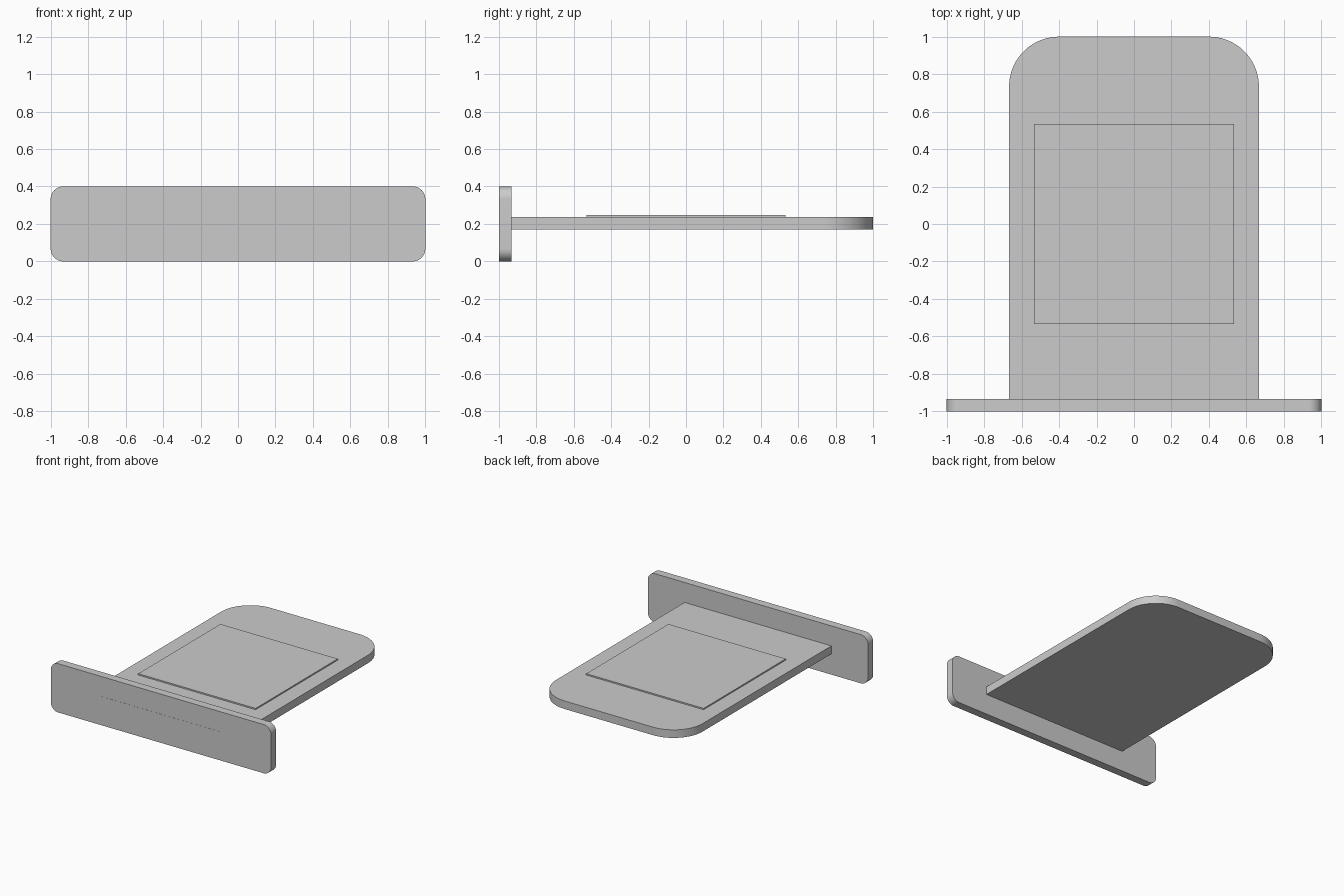
import bpy
import bmesh
from math import cos, sin, pi
from mathutils import Vector

cube = bpy.data.objects.get("Cube")
if cube:
    bpy.data.objects.remove(cube, do_unlink=True)

grey = bpy.data.materials.new("plain grey")
grey.use_nodes = True
COLOUR = (0.6, 0.6, 0.6, 1)
grey.diffuse_color = COLOUR
grey.node_tree.nodes["Principled BSDF"].inputs["Base Color"].default_value = COLOUR


def outline(half_w, low, high, r_low=0, r_high=0, steps=16):
    """Counter-clockwise rectangle with rounded low and high corners."""
    points = []
    corners = [(-1, low, r_low, pi), (1, low, r_low, 1.5 * pi),
               (1, high, r_high, 0), (-1, high, r_high, pi / 2)]
    for side, edge, r, start in corners:
        cx = side * (half_w - r)
        cy = edge + r if edge == low else edge - r
        count = steps if r else 0
        for i in range(count + 1):
            a = start + pi / 2 * i / max(count, 1)
            points.append((cx + r * cos(a), cy + r * sin(a)))
    return points


def plate(name, points, start, depth, upright=False):
    """Extrude an outline up along z, or back along y when upright."""
    bm = bmesh.new()
    place = (lambda u, v: (u, start, v)) if upright else (lambda u, v: (u, v, start))
    face = bm.faces.new([bm.verts.new(place(u, v)) for u, v in points])
    result = bmesh.ops.extrude_face_region(bm, geom=[face])
    moved = [g for g in result["geom"] if isinstance(g, bmesh.types.BMVert)]
    direction = Vector((0, depth, 0)) if upright else Vector((0, 0, depth))
    bmesh.ops.translate(bm, verts=moved, vec=direction)
    bmesh.ops.recalc_face_normals(bm, faces=bm.faces)
    mesh = bpy.data.meshes.new(name)
    bm.to_mesh(mesh)
    bm.free()
    mesh.materials.append(grey)
    obj = bpy.data.objects.new(name, mesh)
    bpy.context.collection.objects.link(obj)
    bpy.ops.object.select_all(action="DESELECT")
    obj.select_set(True)
    bpy.context.view_layer.objects.active = obj
    bpy.ops.object.shade_smooth_by_angle(angle=pi / 6)
    return obj


# Upright front panel with small rounded corners
plate("front_panel", outline(1, 0, 0.4, 0.067, 0.067), -1, 0.067, upright=True)

# Horizontal shelf, rounded at the back
plate("shelf", outline(0.667, -0.934, 1, 0, 0.267, 24), 0.17, 0.066)

# Thin raised square pad on the shelf
plate("raised_pad", outline(0.533, -0.533, 0.533), 0.235, 0.012)

# Very thin strip on the face of the front panel
plate("front_strip", outline(0.533, 0.17, 0.236), -1.001, 0.003, upright=True)
